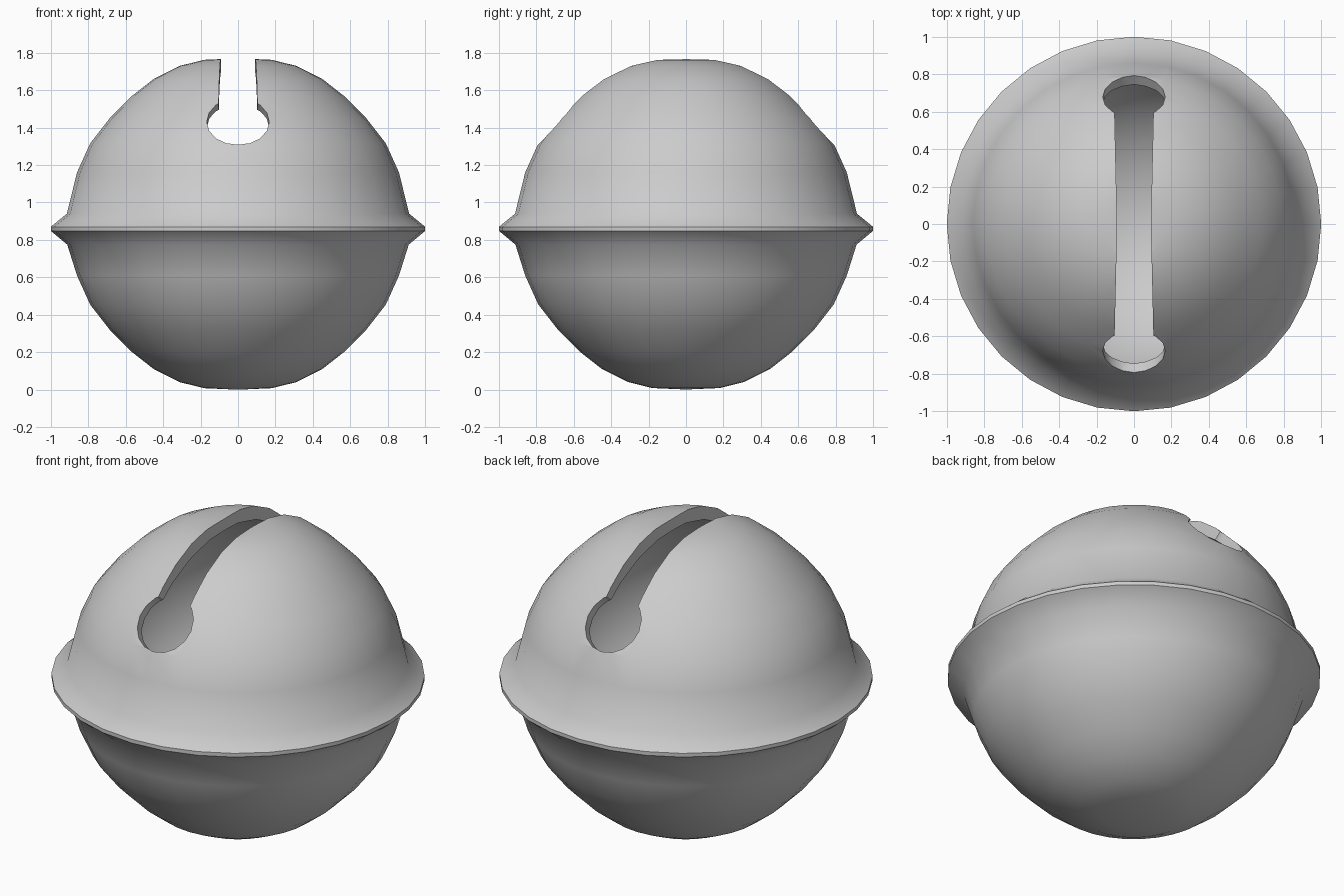
import bpy, bmesh, math
from mathutils import Vector, Matrix

if "Cube" in bpy.data.objects:
    bpy.data.objects.remove(bpy.data.objects["Cube"])

SIDES = 32
MID = 0.885          # height of the sphere centre


def to_object(bm, name):
    bmesh.ops.recalc_face_normals(bm, faces=bm.faces)
    mesh = bpy.data.meshes.new(name)
    bm.to_mesh(mesh)
    bm.free()
    ob = bpy.data.objects.new(name, mesh)
    bpy.context.collection.objects.link(ob)
    return ob


def lathe(name, profile):
    bm = bmesh.new()
    verts = [bm.verts.new((r, 0, z)) for r, z in profile]
    edges = [bm.edges.new(p) for p in zip(verts, verts[1:])]
    bmesh.ops.spin(bm, geom=verts + edges, cent=(0, 0, 0), axis=(0, 0, 1),
                   angle=math.tau, steps=SIDES, use_merge=True)
    bmesh.ops.remove_doubles(bm, verts=bm.verts, dist=1e-4)
    return to_object(bm, name)


# Outer body: lower bowl, pointed rim, mirrored upper dome
bowl = [(0, 0), (0.18, 0.008), (0.31, 0.04), (0.45, 0.11), (0.565, 0.2),
        (0.685, 0.32), (0.79, 0.455), (0.86, 0.61)]
rim = [(0.912, 0.775), (1.0, 0.848), (1.0, 0.87), (0.914, 0.94)]
dome = [(r, 2 * MID - z) for r, z in reversed(bowl)]
bell = lathe("bell_shell", bowl + rim + dome)

# Hollow inside
steps = 16
inside = [(0.85 * math.sin(math.pi * i / steps),
           MID - 0.82 * math.cos(math.pi * i / steps)) for i in range(steps + 1)]
cutters = [lathe("cavity_cutter", inside)]

# Slot over the top, slightly wider at its ends
bm = bmesh.new()
plan = [(-0.105, -0.66), (0.105, -0.66), (0.09, 0), (0.105, 0.66),
        (-0.105, 0.66), (-0.09, 0)]
face = bm.faces.new([bm.verts.new((x, y, 1.2)) for x, y in plan])
top = bmesh.ops.extrude_face_region(bm, geom=[face])["geom"]
bmesh.ops.translate(bm, vec=(0, 0, 0.9),
                    verts=[v for v in top if isinstance(v, bmesh.types.BMVert)])
cutters.append(to_object(bm, "slot_cutter"))

# Round holes at both slot ends, pointing outward from the centre
for side in (-1, 1):
    a = math.radians(38.8)
    d = Vector((0, side * math.cos(a), math.sin(a)))
    bm = bmesh.new()
    mat = (Matrix.Translation(Vector((0, 0, MID)) + d * 0.88)
           @ d.to_track_quat('Z', 'Y').to_matrix().to_4x4())
    bmesh.ops.create_cone(bm, cap_ends=True, segments=16, radius1=0.167,
                          radius2=0.167, depth=0.4, matrix=mat)
    cutters.append(to_object(bm, "hole_cutter"))

# Cut everything out of the shell
bpy.context.view_layer.objects.active = bell
bell.select_set(True)
for c in cutters:
    c.hide_render = True
    mod = bell.modifiers.new("cut", 'BOOLEAN')
    mod.operation = 'DIFFERENCE'
    mod.solver = 'EXACT'
    mod.object = c
    bpy.ops.object.modifier_apply(modifier=mod.name)
for c in cutters:
    bpy.data.objects.remove(c)

bpy.ops.object.shade_smooth_by_angle(angle=math.radians(50))
